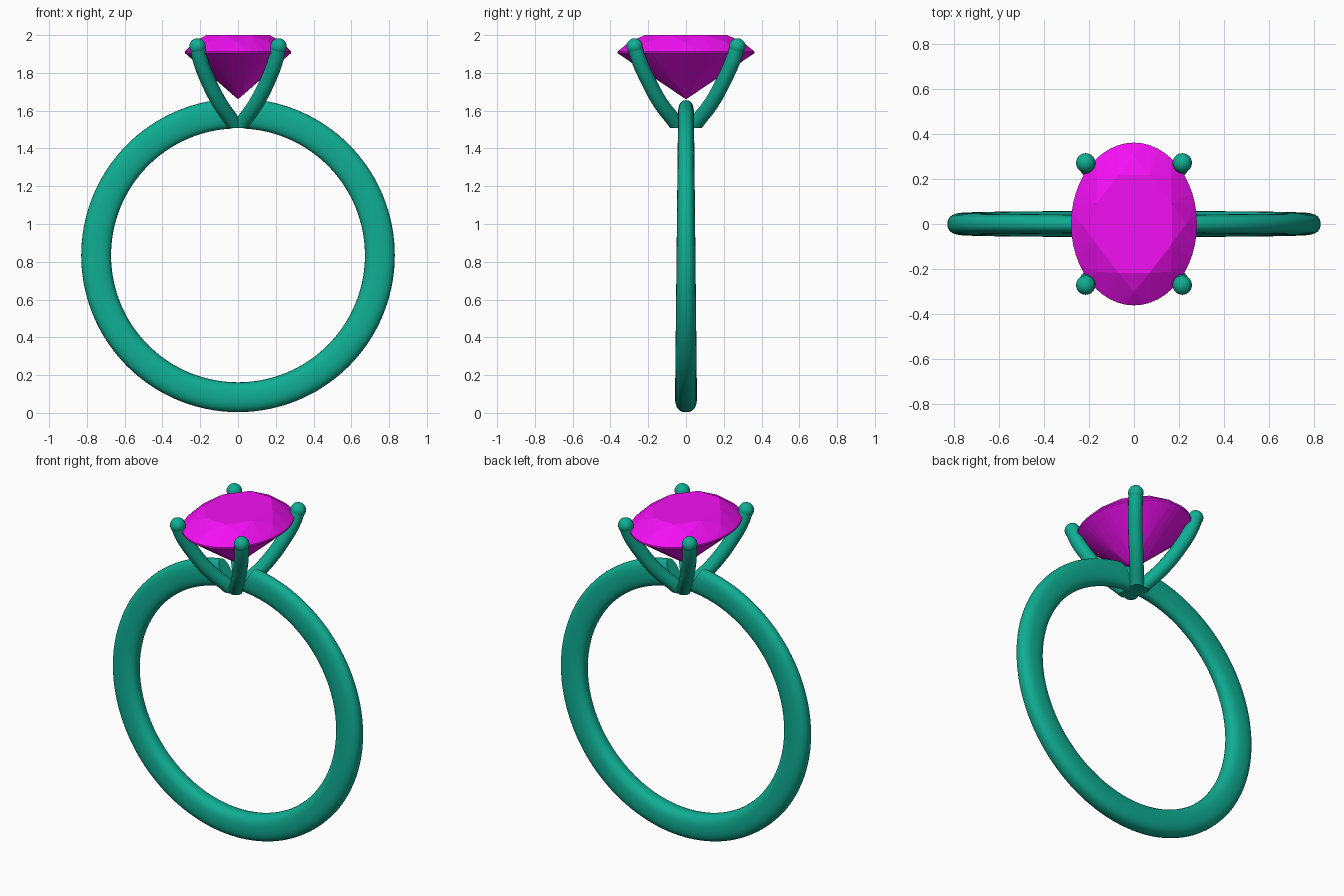
import bpy, bmesh, math
from mathutils import Vector

if "Cube" in bpy.data.objects:
    bpy.data.objects.remove(bpy.data.objects["Cube"])


def material(name, color):
    m = bpy.data.materials.new(name)
    m.diffuse_color = color
    m.use_nodes = True
    m.node_tree.nodes["Principled BSDF"].inputs["Base Color"].default_value = m.diffuse_color
    return m


METAL = material("teal_metal", (0.005, 0.42, 0.29, 1))
STONE = material("magenta_stone", (0.9, 0.005, 0.9, 1))


def make_object(name, bm, mat, smooth=True):
    bmesh.ops.recalc_face_normals(bm, faces=bm.faces)
    me = bpy.data.meshes.new(name)
    bm.to_mesh(me)
    bm.free()
    ob = bpy.data.objects.new(name, me)
    bpy.context.collection.objects.link(ob)
    me.materials.append(mat)
    if smooth:
        bpy.ops.object.select_all(action='DESELECT')
        ob.select_set(True)
        bpy.context.view_layer.objects.active = ob
        bpy.ops.object.shade_smooth_by_angle(angle=math.radians(40))
    return ob


def slice_off(bm, co, no):
    # remove everything on the normal side and cap the cut
    geom = bm.verts[:] + bm.edges[:] + bm.faces[:]
    cut = bmesh.ops.bisect_plane(bm, geom=geom, plane_co=co, plane_no=no, clear_outer=True)
    edges = [e for e in cut["geom_cut"] if isinstance(e, bmesh.types.BMEdge)]
    bmesh.ops.contextual_create(bm, geom=edges)


def mirror(ob, x, y):
    mod = ob.modifiers.new("mirror", 'MIRROR')
    mod.use_axis = (x, y, False)


def sgn_pow(v, p):
    return math.copysign(abs(v) ** p, v)


# Band: rounded section swept round half the ring, narrowing toward the setting
CZ, R_MID, HALF_T = 0.834, 0.751, 0.079
STEPS, SIDES = 72, 28
bm = bmesh.new()
rings = []
for i in range(STEPS + 1):
    a = -math.pi / 2 + math.pi * i / STEPS
    half_w = 0.05 - 0.008 * math.sin(a)
    ring = []
    for j in range(SIDES):
        t = 2 * math.pi * j / SIDES
        r = R_MID + HALF_T * sgn_pow(math.cos(t), 0.8)
        ring.append(bm.verts.new((r * math.cos(a), half_w * sgn_pow(math.sin(t), 0.8),
                                  CZ + r * math.sin(a))))
    rings.append(ring)
for r0, r1 in zip(rings, rings[1:]):
    for j in range(SIDES):
        k = (j + 1) % SIDES
        bm.faces.new((r0[j], r0[k], r1[k], r1[j]))
# slanted end that follows the lean of the prongs
slice_off(bm, (0.03, 0, 1.51), Vector((-0.15, 0, 0.09)).normalized())
mirror(make_object("band", bm, METAL), True, False)

# Prong: curved wire with a ball tip, mirrored to all four corners
path = [(-0.02, 0.005, 1.46), (0.025, 0.055, 1.535), (0.10, 0.138, 1.645),
        (0.165, 0.208, 1.775), (0.2, 0.25, 1.87), (0.215, 0.272, 1.94)]
cu = bpy.data.curves.new("prong_path", 'CURVE')
cu.dimensions = '3D'
cu.bevel_depth = 0.04
cu.bevel_resolution = 6
cu.resolution_u = 8
sp = cu.splines.new('BEZIER')
sp.bezier_points.add(len(path) - 1)
for p, co in zip(sp.bezier_points, path):
    p.co = co
    p.handle_left_type = p.handle_right_type = 'AUTO'
wire = bpy.data.objects.new("prong_path", cu)
bpy.context.collection.objects.link(wire)
bpy.context.view_layer.update()
bm = bmesh.new()
me = wire.evaluated_get(bpy.context.evaluated_depsgraph_get()).to_mesh()
bm.from_mesh(me)
bpy.data.objects.remove(wire)
bmesh.ops.remove_doubles(bm, verts=bm.verts, dist=0.0001)
slice_off(bm, (0, 0, 1.508), (0, 0, -1))
ball = bmesh.ops.create_uvsphere(bm, u_segments=24, v_segments=16, radius=0.043)
bmesh.ops.translate(bm, verts=ball["verts"], vec=path[-1])
prong = make_object("prongs", bm, METAL)
mirror(prong, True, True)
prong.modifiers["mirror"].use_mirror_merge = False

# Gemstone: oval brilliant cut, hull of its facet corners
bm = bmesh.new()


def oval(n, scale, z, turn=0.0):
    for i in range(n):
        a = 2 * math.pi * (i + turn) / n
        bm.verts.new((0.28 * scale * math.cos(a), 0.362 * scale * math.sin(a), z))


oval(8, 0.65, 2.0, 0.5)      # table
oval(8, 0.83, 1.963)         # crown
oval(48, 1.0, 1.914)         # girdle top
oval(48, 1.0, 1.904)         # girdle bottom
oval(8, 0.27, 1.722, 0.5)    # lower pavilion
bm.verts.new((0, 0, 1.66))   # culet
bmesh.ops.convex_hull(bm, input=bm.verts[:])
make_object("gemstone", bm, STONE, smooth=False)
